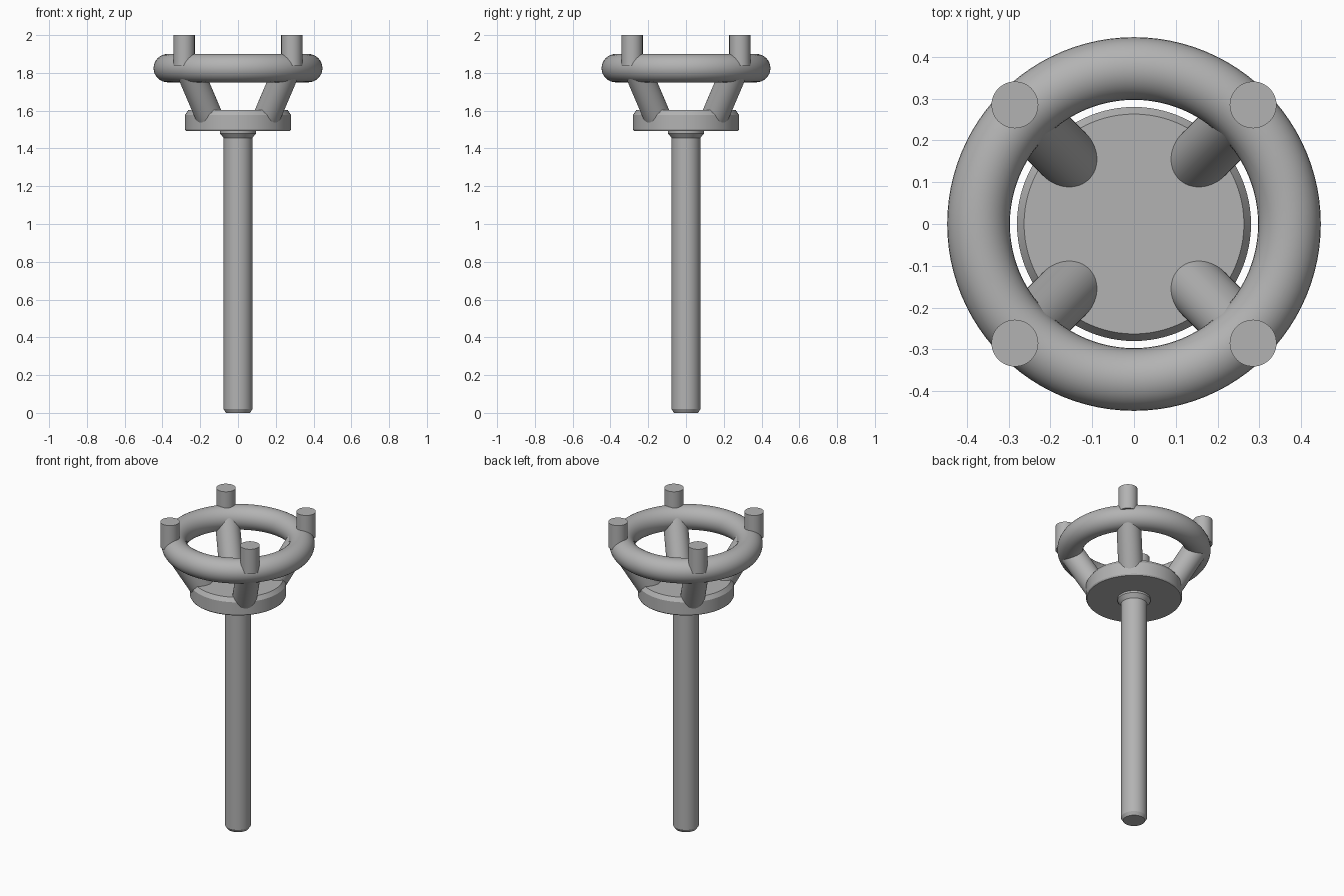
import bpy, bmesh, math
from mathutils import Vector

cube = bpy.data.objects.get("Cube")
if cube:
    bpy.data.objects.remove(cube)

grey = bpy.data.materials.new("plain_grey")
grey.use_nodes = True
colour = (0.45, 0.45, 0.45, 1)
grey.diffuse_color = colour
grey.node_tree.nodes["Principled BSDF"].inputs["Base Color"].default_value = colour


def finish(obj, name):
    obj.name = name
    obj.data.materials.append(grey)
    bpy.ops.object.select_all(action="DESELECT")
    obj.select_set(True)
    bpy.context.view_layer.objects.active = obj
    bpy.ops.object.shade_smooth_by_angle(angle=math.radians(30))


def lathe(name, profile, steps=64):
    """Revolve (radius, height) points about z; ends lie on the axis."""
    bm = bmesh.new()
    verts = [bm.verts.new((r, 0, z)) for r, z in profile]
    edges = [bm.edges.new(pair) for pair in zip(verts, verts[1:])]
    bmesh.ops.spin(bm, geom=verts + edges, cent=(0, 0, 0), axis=(0, 0, 1),
                   angle=math.tau, steps=steps, use_duplicate=False)
    bmesh.ops.remove_doubles(bm, verts=bm.verts, dist=0.0001)
    bmesh.ops.recalc_face_normals(bm, faces=bm.faces)
    mesh = bpy.data.meshes.new(name)
    bm.to_mesh(mesh)
    bm.free()
    obj = bpy.data.objects.new(name, mesh)
    bpy.context.collection.objects.link(obj)
    finish(obj, name)


def rod(name, start, end, radius):
    start, end = Vector(start), Vector(end)
    axis = end - start
    bpy.ops.mesh.primitive_cylinder_add(
        vertices=48, radius=radius, depth=axis.length, location=(start + end) / 2,
        rotation=axis.to_track_quat("Z", "Y").to_euler())
    finish(bpy.context.object, name)


# Stem with a chamfered foot and a flared collar under the disc
lathe("stem", [(0, 0), (0.064, 0), (0.076, 0.02), (0.076, 1.455),
               (0.082, 1.463), (0.096, 1.48), (0.097, 1.5), (0, 1.5)])

# Chamfered base disc
lathe("base_disc", [(0, 1.492), (0.275, 1.492), (0.28, 1.5), (0.28, 1.578),
                    (0.263, 1.603), (0, 1.603)], 96)

# Handwheel ring
bpy.ops.mesh.primitive_torus_add(major_radius=0.372, minor_radius=0.075,
                                 major_segments=96, minor_segments=32,
                                 location=(0, 0, 1.825))
finish(bpy.context.object, "ring")

# Slanted struts and upright pegs on the diagonals
for side, sx in (("left", 1), ("right", -1)):
    for end, sy in (("front", -1), ("back", 1)):
        def diagonal(r, z):
            return (sx * r * math.sqrt(0.5), sy * r * math.sqrt(0.5), z)
        rod(f"strut_{end}_{side}", diagonal(0.201, 1.545), diagonal(0.37, 1.825), 0.072)
        rod(f"peg_{end}_{side}", diagonal(0.403, 1.84), diagonal(0.403, 2), 0.056)
